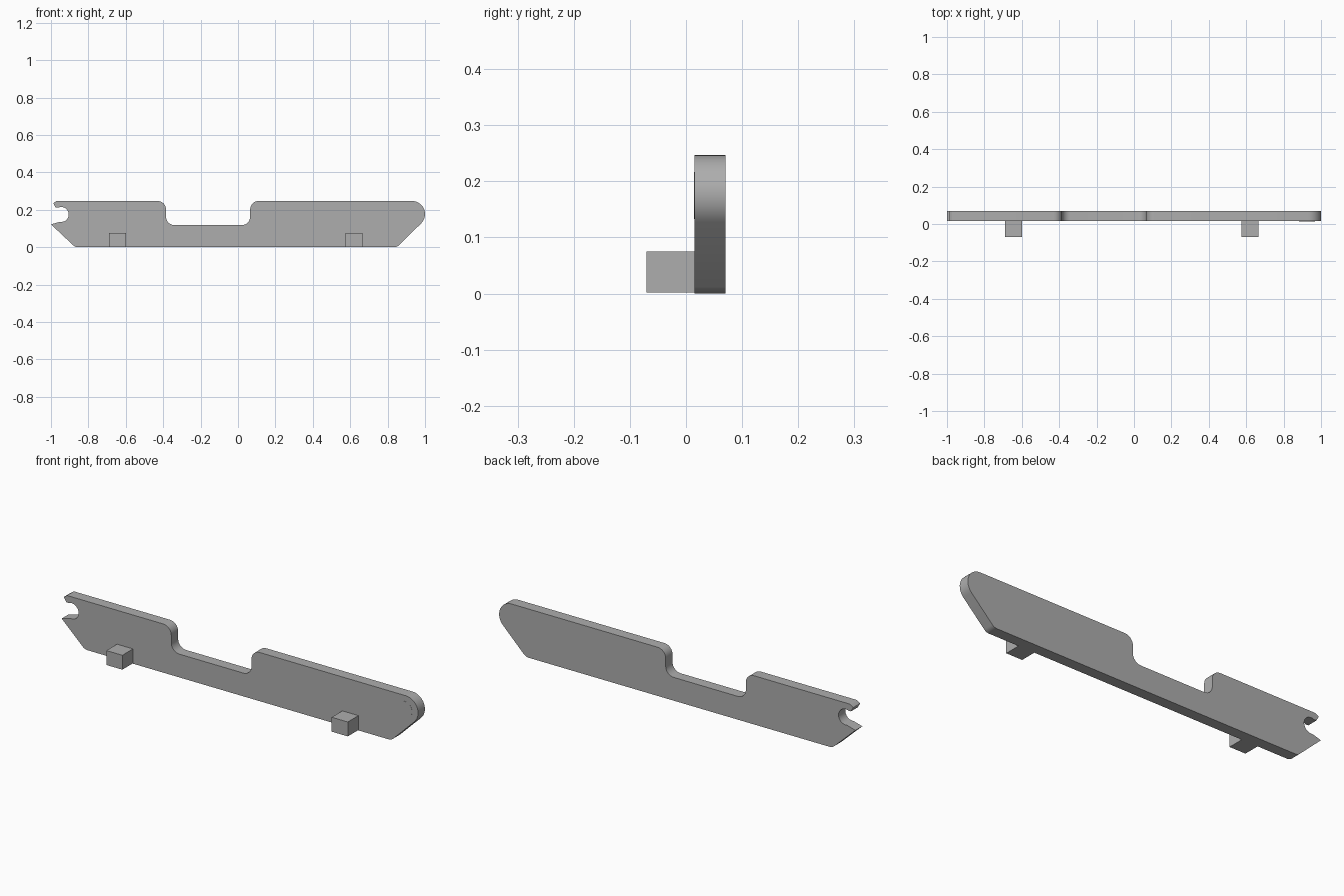
import bpy, bmesh, math
from mathutils import Vector

cube = bpy.data.objects.get("Cube")
if cube:
    bpy.data.objects.remove(cube, do_unlink=True)

grey = bpy.data.materials.new("plain grey")
grey.use_nodes = True
colour = (0.42, 0.42, 0.42, 1)
grey.diffuse_color = colour
grey.node_tree.nodes["Principled BSDF"].inputs["Base Color"].default_value = colour


def rounded(corners, steps=8):
    """Round each (x, z, radius) corner of a closed outline."""
    pts = []
    for i, (x, z, r) in enumerate(corners):
        p = Vector((x, z))
        if r == 0:
            pts.append(p)
            continue
        a = (Vector(corners[i - 1][:2]) - p).normalized()
        b = (Vector(corners[(i + 1) % len(corners)][:2]) - p).normalized()
        half = a.angle(b) / 2
        centre = p + (a + b).normalized() * (r / math.sin(half))
        start = p + a * (r / math.tan(half)) - centre
        end = p + b * (r / math.tan(half)) - centre
        sweep = start.angle_signed(end)
        for k in range(steps + 1):
            t = -sweep * k / steps
            c, s = math.cos(t), math.sin(t)
            pts.append(centre + Vector((start.x * c - start.y * s,
                                        start.x * s + start.y * c)))
    return pts


def extrude_outline(name, pts, y0, y1):
    """Make a solid from an x-z outline between two depths."""
    bm = bmesh.new()
    face = bm.faces.new([bm.verts.new((p[0], y0, p[1])) for p in pts])
    ext = bmesh.ops.extrude_face_region(bm, geom=[face])
    moved = [g for g in ext["geom"] if isinstance(g, bmesh.types.BMVert)]
    bmesh.ops.translate(bm, verts=moved, vec=(0, y1 - y0, 0))
    bmesh.ops.recalc_face_normals(bm, faces=bm.faces)
    mesh = bpy.data.meshes.new(name)
    bm.to_mesh(mesh)
    bm.free()
    obj = bpy.data.objects.new(name, mesh)
    bpy.context.collection.objects.link(obj)
    mesh.materials.append(grey)
    bpy.ops.object.select_all(action="DESELECT")
    obj.select_set(True)
    bpy.context.view_layer.objects.active = obj
    bpy.ops.object.shade_smooth_by_angle(angle=math.radians(30))
    return obj


def arc(cx, cz, r, a0, a1, steps):
    angles = [math.radians(a0 + (a1 - a0) * k / steps) for k in range(steps + 1)]
    return [(cx + r * math.cos(a), cz + r * math.sin(a)) for a in angles]


# Main plate: hooked left end, saddle in the top edge, round right end
hook = [(x, z, 0) for x, z in arc(-0.945, 0.175, 0.04, -100, 115, 16)]
corners = [(-1, 0.122, 0), *hook,
           (-0.975, 0.212, 0), (-0.988, 0.235, 0.004), (-0.97, 0.247, 0.01),
           (-0.385, 0.247, 0.045), (-0.385, 0.118, 0.045),
           (0.065, 0.118, 0.045), (0.065, 0.247, 0.045)]
corners += [(x, z, 0) for x, z in arc(0.93, 0.177, 0.07, 90, -45, 14)]
corners += [(0.85, 0, 0.04), (-0.87, 0, 0.04)]
extrude_outline("plate", rounded(corners), 0.015, 0.07)

# Flush pivot disc in the round end
extrude_outline("pivot_disc", arc(0.925, 0.175, 0.042, 0, 348.75, 31), 0.0145, 0.03)

# Two mounting blocks on the front
for name, x in (("right_block", -0.645), ("left_block", 0.62)):
    w = 0.045
    extrude_outline(name, [(x - w, 0.002), (x + w, 0.002),
                           (x + w, 0.075), (x - w, 0.075)], -0.07, 0.02)
